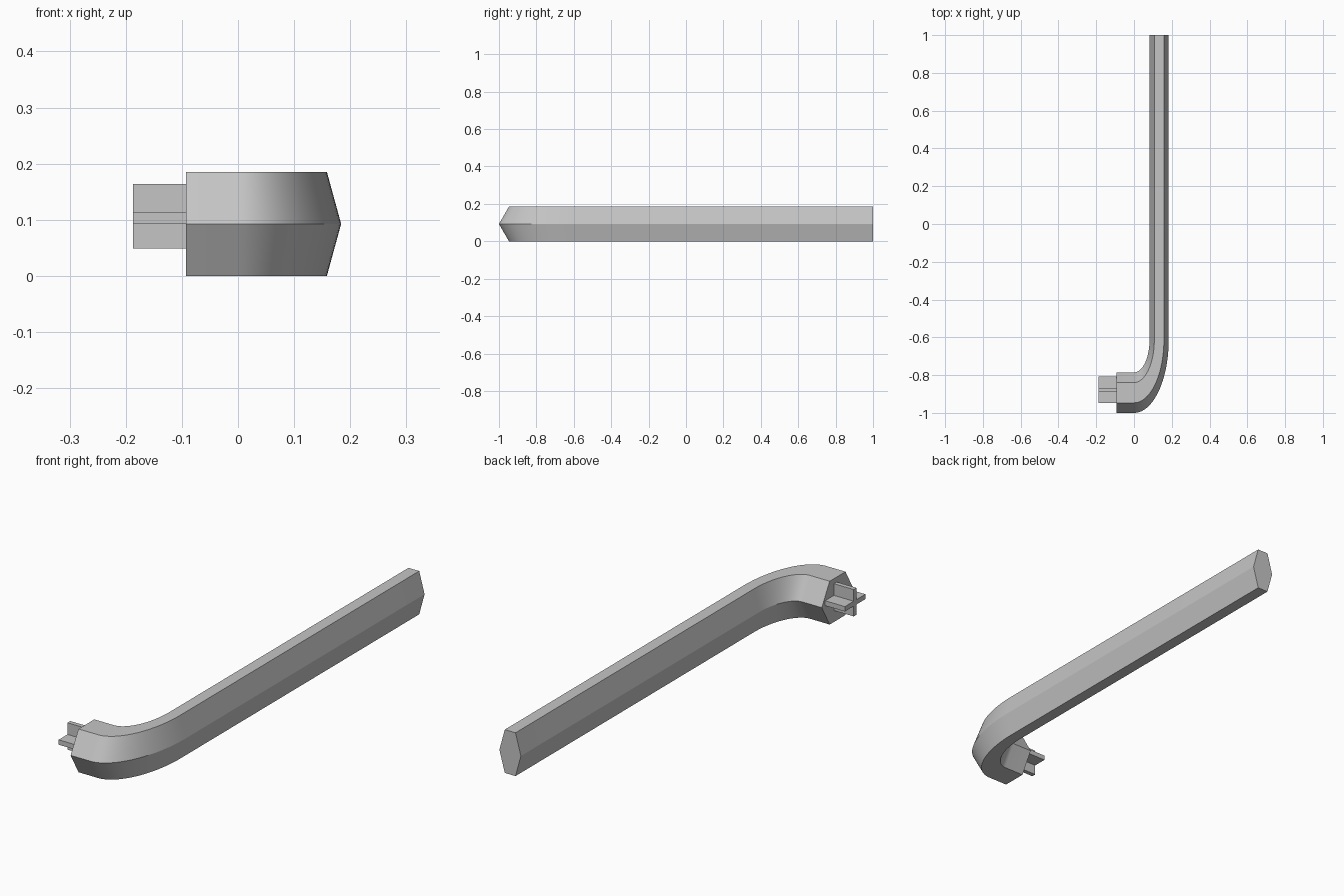
import bpy
import bmesh
from math import sin, cos, pi, radians
from mathutils import Vector

cube = bpy.data.objects.get("Cube")
if cube:
    bpy.data.objects.remove(cube)

# One plain steel colour
steel = bpy.data.materials.new("grey_steel")
steel.use_nodes = True
COLOUR = (0.56, 0.56, 0.56, 1)
steel.diffuse_color = COLOUR
steel.node_tree.nodes["Principled BSDF"].inputs["Base Color"].default_value = COLOUR

R = 0.107               # hexagon corner radius
MID_Z = R * sin(pi / 3)  # height of the centre line
BEND = 0.28             # bend radius of the centre line
SQUASH = 0.475          # the key is narrowed across its width
BEND_Y = -1 + R + BEND  # y of the bend centre
STEPS = 24


def finish(bm, name):
    bmesh.ops.recalc_face_normals(bm, faces=bm.faces)
    mesh = bpy.data.meshes.new(name)
    bm.to_mesh(mesh)
    bm.free()
    mesh.materials.append(steel)
    obj = bpy.data.objects.new(name, mesh)
    bpy.context.collection.objects.link(obj)
    return obj


# Centre line: short arm, quarter bend, long arm, each with its outward direction
path = [(Vector((-0.093 / SQUASH, BEND_Y - BEND, MID_Z)), Vector((0, -1, 0)))]
for i in range(STEPS + 1):
    a = pi / 2 * i / STEPS
    out = Vector((sin(a), -cos(a), 0))
    path.append((Vector((0, BEND_Y, MID_Z)) + out * BEND, out))
path.append((Vector((BEND, 1, MID_Z)), Vector((1, 0, 0))))

# Hexagonal bar swept along the centre line
bm = bmesh.new()
rings = []
for centre, out in path:
    ring = []
    for k in range(6):
        a = k * pi / 3
        p = centre + out * R * cos(a) + Vector((0, 0, R * sin(a)))
        ring.append(bm.verts.new((p.x * SQUASH, p.y, p.z)))
    rings.append(ring)
for r, s in zip(rings, rings[1:]):
    for k in range(6):
        n = (k + 1) % 6
        bm.faces.new((r[k], r[n], s[n], s[k]))
bm.faces.new(rings[0])
bm.faces.new(rings[-1])
bar = finish(bm, "hex_bar")
bpy.context.view_layer.objects.active = bar
bar.select_set(True)
bpy.ops.object.shade_smooth_by_angle(angle=radians(20))

# Cross-shaped driver tip: a 12-corner outline pushed out of the short arm
ys = (-0.947, -0.887, -0.868, -0.808)
zs = (0.049, 0.093, 0.114, 0.164)
corners = [(0, 1), (1, 1), (1, 0), (2, 0), (2, 1), (3, 1),
           (3, 2), (2, 2), (2, 3), (1, 3), (1, 2), (0, 2)]
bm = bmesh.new()
outline = bm.faces.new([bm.verts.new((-0.187, ys[i], zs[j])) for i, j in corners])
grown = bmesh.ops.extrude_face_region(bm, geom=[outline], use_keep_orig=True)
moved = [g for g in grown["geom"] if isinstance(g, bmesh.types.BMVert)]
bmesh.ops.translate(bm, verts=moved, vec=(0.094, 0, 0))
finish(bm, "cross_tip")
